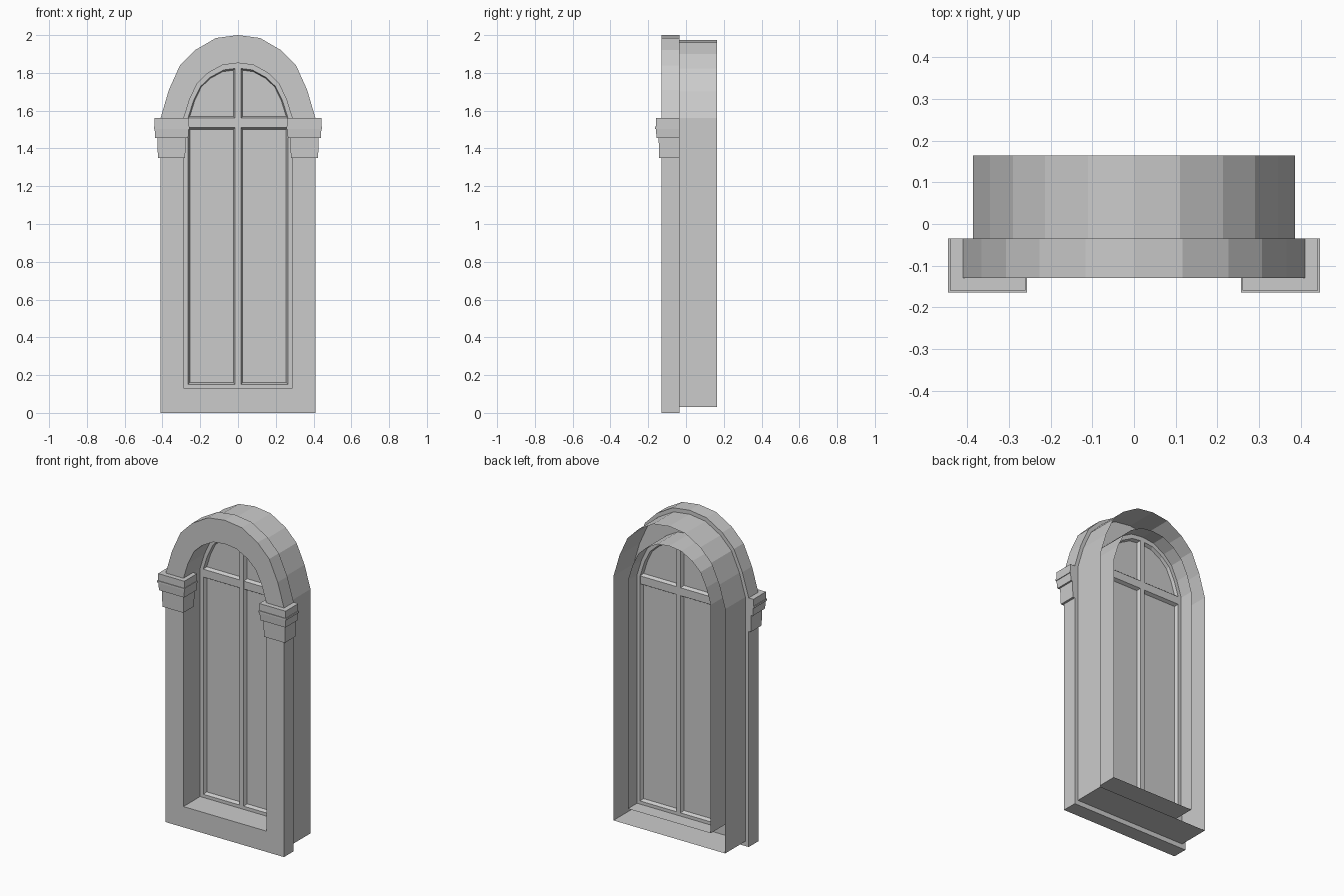
import bpy, bmesh

if "Cube" in bpy.data.objects:
    bpy.data.objects.remove(bpy.data.objects["Cube"])

stone = bpy.data.materials.new("light grey stone")
stone.use_nodes = True
GREY = (0.6, 0.6, 0.6, 1)
stone.diffuse_color = GREY
stone.node_tree.nodes["Principled BSDF"].inputs["Base Color"].default_value = GREY

SPRING = 1.56  # height where the arch begins
ARC = [(1, 0), (.893, .34), (.75, .635), (.553, .82), (.285, .965), (0, 1)]


def finish(name, bm):
    mesh = bpy.data.meshes.new(name)
    bm.to_mesh(mesh)
    bm.free()
    mesh.materials.append(stone)
    obj = bpy.data.objects.new(name, mesh)
    bpy.context.collection.objects.link(obj)
    return obj


def arch(half, bottom, top):
    """Closed arched outline as (x, z) points."""
    right = [(half * u, SPRING + (top - SPRING) * v) for u, v in ARC]
    left = [(-x, z) for x, z in reversed(right[:-1])]
    return [(half, bottom)] + right + left + [(-half, bottom)]


def loop(bm, outline, y):
    return [bm.verts.new((x, y, z)) for x, z in outline]


def bridge(bm, a, b):
    for i in range(len(a)):
        j = (i + 1) % len(a)
        bm.faces.new((a[i], a[j], b[j], b[i]))


def ring(name, outer, inner, y0, y1):
    """Solid arched ring between two outlines."""
    bm = bmesh.new()
    loops = [loop(bm, outer, y0), loop(bm, outer, y1), loop(bm, inner, y1), loop(bm, inner, y0)]
    for i in range(4):
        bridge(bm, loops[i], loops[(i + 1) % 4])
    bmesh.ops.recalc_face_normals(bm, faces=bm.faces)
    return finish(name, bm)


def sleeve(name, outline, y0, y1, inward):
    """Open tube without thickness."""
    bm = bmesh.new()
    bridge(bm, loop(bm, outline, y0), loop(bm, outline, y1))
    if inward:
        bmesh.ops.reverse_faces(bm, faces=bm.faces)
    return finish(name, bm)


def block(name, x0, x1, y0, y1, z0, z1, taper=0):
    """Box whose lower end is drawn in at the sides and front."""
    bm = bmesh.new()
    bmesh.ops.create_cube(bm, size=1)
    for v in bm.verts:
        t = taper if v.co.z < 0 else 0
        v.co = (x0 + t if v.co.x < 0 else x1 - t,
                y0 + t if v.co.y < 0 else y1,
                z0 if v.co.z < 0 else z1)
    return finish(name, bm)


def inset(outline, d):
    xs, zs = [p[0] for p in outline], [p[1] for p in outline]
    cx, cz = (min(xs) + max(xs)) / 2, (min(zs) + max(zs)) / 2
    sx, sz = 1 - 2 * d / (max(xs) - min(xs)), 1 - 2 * d / (max(zs) - min(zs))
    return [(cx + (x - cx) * sx, cz + (z - cz) * sz) for x, z in outline]


FRONT, BACK, GLASS = .035, .075, .055


def pane(name, outline):
    """Flat pane with sloping glazing beads on both faces."""
    bm = bmesh.new()
    mid = loop(bm, inset(outline, .01), GLASS)
    bridge(bm, loop(bm, outline, FRONT), mid)
    bridge(bm, mid, loop(bm, outline, BACK))
    bm.faces.new(mid)
    return finish(name, bm)


# Stone surround and the open sleeves behind it
opening = arch(.287, .13, 1.852)
ring("front_surround", arch(.41, 0, 2.0), opening, -.13, -.035)
sleeve("outer_wall_sleeve", arch(.387, .03, 1.975), -.035, .165, False)
sleeve("inner_reveal_sleeve", opening, -.035, .165, True)

# Window frame and glazing bars
sash = arch(.265, .15, 1.825)
ring("window_frame", opening, sash, FRONT, BACK)
block("vertical_bar", -.015, .015, FRONT, BACK, .15, 1.825)
block("horizontal_bar", -.266, .266, FRONT + .001, BACK - .001, 1.51, SPRING)

# Panes and capitals on each side
for side, s in (("left", 1), ("right", -1)):
    pane(side + "_lower_pane", [(s * x, z) for x, z in
                                [(.015, .15), (.265, .15), (.265, 1.51), (.015, 1.51)]])
    curve = [(.265 * u, SPRING + .265 * v) for u, v in ARC[:-1]]
    pane(side + "_upper_pane", [(s * x, z) for x, z in
                                [(.015, SPRING)] + curve + [(.015, 1.824)]])

    def capital(part, a, b, *rest):
        block(side + "_" + part, min(s * a, s * b), max(s * a, s * b), *rest)
    capital("capital_top", .26, .442, -.16, -.035, 1.51, SPRING)
    capital("capital_bead", .257, .446, -.164, -.035, 1.504, 1.516)
    capital("capital_middle", .26, .442, -.16, -.035, 1.455, 1.51, .004)
    capital("capital_neck", .277, .427, -.145, -.035, 1.35, 1.455, .003)
